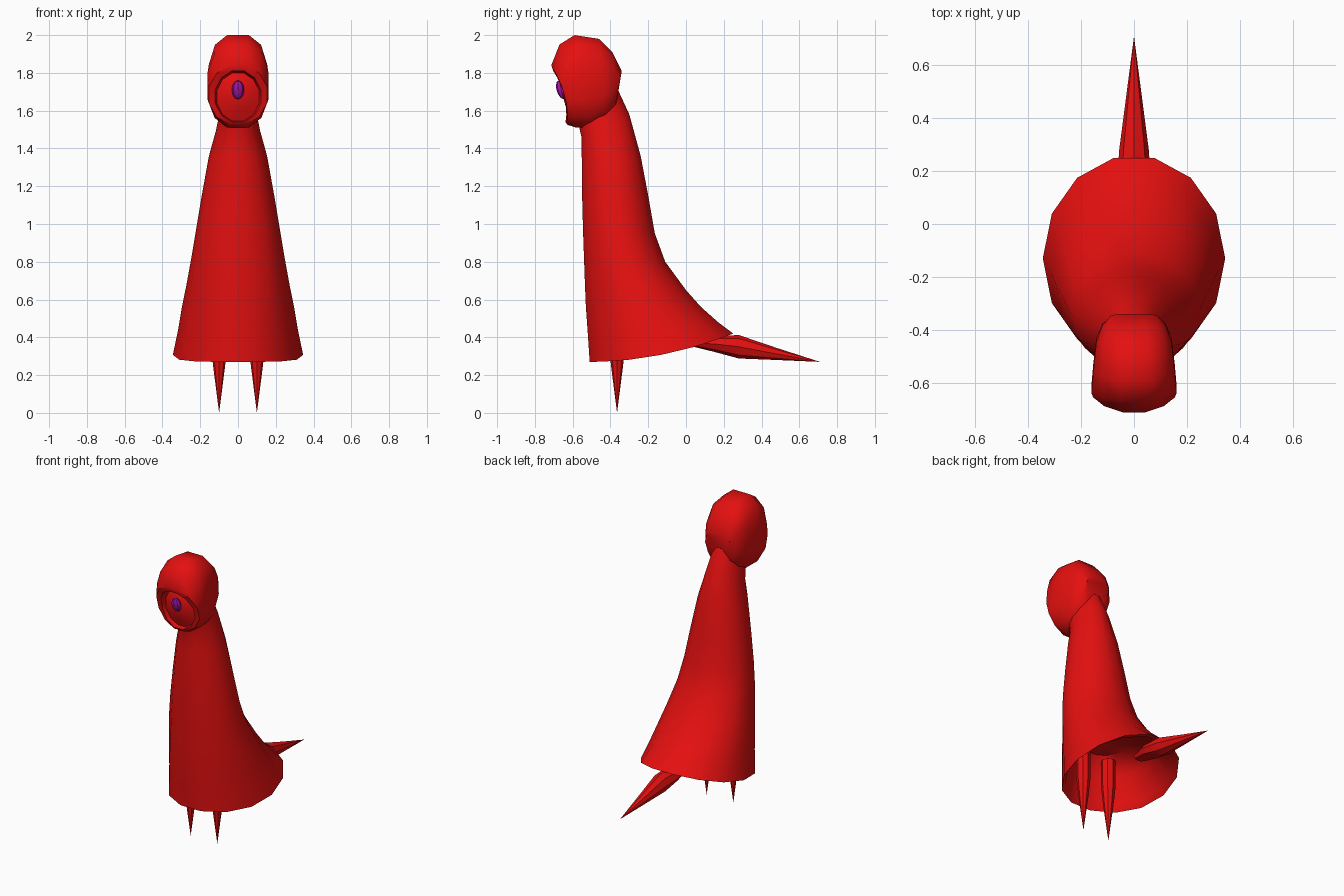
import bpy, bmesh, math

cube = bpy.data.objects.get("Cube")
if cube:
    bpy.data.objects.remove(cube, do_unlink=True)


def material(name, rgb):
    m = bpy.data.materials.new(name)
    m.use_nodes = True
    m.diffuse_color = (*rgb, 1)
    m.node_tree.nodes["Principled BSDF"].inputs["Base Color"].default_value = (*rgb, 1)
    return m


RED = material("red", (0.78, 0.005, 0.005))
PURPLE = material("purple", (0.40, 0.008, 0.40))


def loft(name, rings, mat, angle=40, cap_start=True, cap_end=True):
    """Skin a list of equally sized point rings into one object."""
    bm = bmesh.new()
    loops = [[bm.verts.new(p) for p in ring] for ring in rings]
    n = len(loops[0])
    for a, b in zip(loops, loops[1:]):
        for i in range(n):
            j = (i + 1) % n
            bm.faces.new((a[i], a[j], b[j], b[i]))
    if cap_start:
        bm.faces.new(loops[0][::-1])
    if cap_end:
        bm.faces.new(loops[-1])
    bmesh.ops.remove_doubles(bm, verts=bm.verts, dist=1e-5)
    bmesh.ops.recalc_face_normals(bm, faces=bm.faces)
    me = bpy.data.meshes.new(name)
    bm.to_mesh(me)
    bm.free()
    me.materials.append(mat)
    ob = bpy.data.objects.new(name, me)
    bpy.context.scene.collection.objects.link(ob)
    bpy.ops.object.select_all(action='DESELECT')
    ob.select_set(True)
    bpy.context.view_layer.objects.active = ob
    bpy.ops.object.shade_smooth_by_angle(angle=math.radians(angle))
    return ob


def angles(n, offset=0.0):
    return [2 * math.pi * (i + offset) / n for i in range(n)]


def robe_ring(yf, zf, yb, zb, w, n=14):
    """Ring around z whose rim climbs from the front point to the back point."""
    pts = []
    for a in angles(n, 0.5):
        t = (1 - math.cos(a) / math.cos(math.pi / n)) / 2
        pts.append((w * math.sin(a), yf + (yb - yf) * t, zf + (zb - zf) * t * abs(t)))
    return pts


def hood_ring(yt, zt, yb, zb, w, power=1.0, bow=0.0, n=12):
    """Ring facing forward from a top point to a bottom point; bow pulls its sides back."""
    pts = []
    for a in angles(n, 0.5):
        s, c = math.sin(a), math.cos(a)
        x = math.copysign(abs(s) ** power, s)
        u = math.copysign(abs(c) ** power, c) / math.cos(math.pi / n) ** power
        t = (1 - u) / 2
        pts.append((w * x, yt + (yb - yt) * t + bow * s * s, zt + (zb - zt) * t))
    return pts


# Robe: hollow bottom first (ceiling, inner wall), then hem and outside up to the neck
robe = [
    robe_ring(-0.40, 0.60, -0.10, 0.58, 0.13),
    robe_ring(-0.48, 0.50, 0.06, 0.52, 0.26),
    robe_ring(-0.495, 0.31, 0.21, 0.42, 0.315),
    robe_ring(-0.51, 0.27, 0.25, 0.42, 0.345),
    robe_ring(-0.52, 0.42, 0.17, 0.48, 0.318),
    robe_ring(-0.53, 0.56, 0.08, 0.56, 0.297),
    robe_ring(-0.535, 0.68, 0.00, 0.65, 0.274),
    robe_ring(-0.54, 0.82, -0.11, 0.80, 0.248),
    robe_ring(-0.545, 0.96, -0.165, 0.95, 0.224),
    robe_ring(-0.55, 1.15, -0.20, 1.15, 0.192),
    robe_ring(-0.552, 1.36, -0.24, 1.36, 0.154),
    robe_ring(-0.553, 1.46, -0.30, 1.58, 0.118),
    robe_ring(-0.57, 1.53, -0.36, 1.71, 0.10),
]
loft("robe", robe, RED)

# Hood: back panel, crown, thick rim, then the recessed face bulging forward
hood = [
    hood_ring(-0.34, 1.81, -0.36, 1.69, 0.09, 0.7),
    hood_ring(-0.39, 1.91, -0.37, 1.62, 0.122, 0.7),
    hood_ring(-0.46, 1.98, -0.42, 1.55, 0.146, 0.7),
    hood_ring(-0.59, 2.00, -0.50, 1.51, 0.158, 0.75),
    hood_ring(-0.67, 1.95, -0.58, 1.51, 0.166, 0.85),
    hood_ring(-0.715, 1.84, -0.63, 1.525, 0.160, 1.0, 0.03),
    hood_ring(-0.705, 1.81, -0.64, 1.54, 0.125, 1.0, 0.03),
    hood_ring(-0.625, 1.80, -0.605, 1.545, 0.115),
    hood_ring(-0.645, 1.76, -0.630, 1.60, 0.07),
    hood_ring(-0.650, 1.71, -0.645, 1.65, 0.025),
]
loft("hood", hood, RED)

# Single eye: a small faceted almond set on the face
eye = []
for k in range(7):
    a = math.pi * k / 6
    r, z = math.sin(a), 1.71 + 0.05 * math.cos(a)
    eye.append([(0.033 * r * math.cos(b), -0.660 + 0.026 * r * math.sin(b) + 0.25 * (1.71 - z), z)
                for b in angles(8)])
loft("eye", eye, PURPLE, 25, False, False)

# Legs: pointed spikes reaching up into the robe
for side, x in (("left", 0.1), ("right", -0.1)):
    leg = [[(x + r * math.cos(a), -0.365 + r * math.sin(a), z) for a in angles(8)]
           for z, r in ((0.56, 0.045), (0.38, 0.045), (0.25, 0.032), (0.0, 0.0))]
    loft(side + "_leg", leg, RED, 30, True, False)

# Tail: a bent spike sweeping backwards
tail = [[(rx * math.cos(a), y, z + rz * math.sin(a)) for a in angles(8)]
        for y, z, rx, rz in ((0.04, 0.37, 0.04, 0.02), (0.15, 0.365, 0.065, 0.042),
                             (0.28, 0.350, 0.056, 0.062), (0.48, 0.312, 0.030, 0.032),
                             (0.71, 0.270, 0.0, 0.0))]
loft("tail", tail, RED, 30, True, False)
